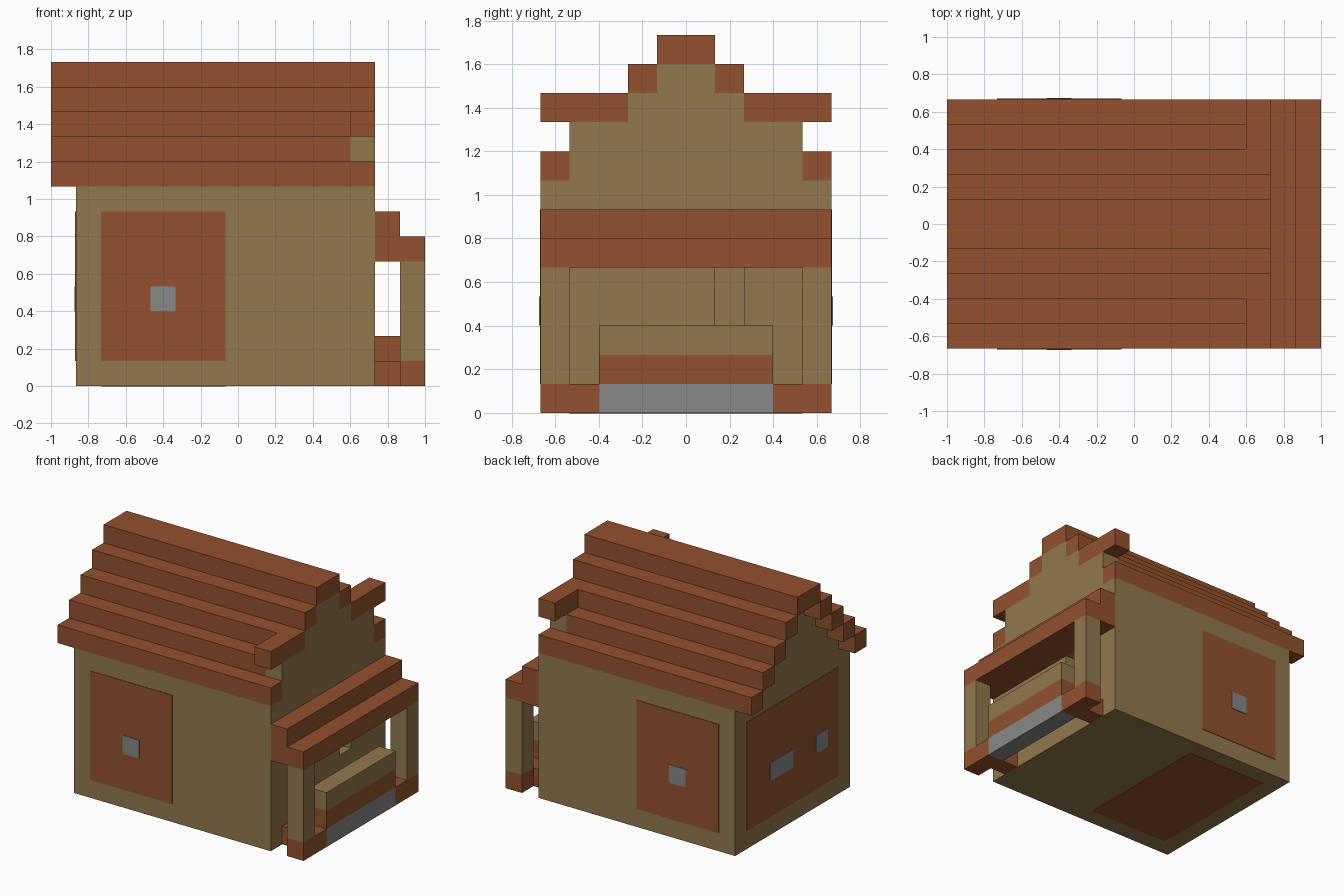
import bpy, bmesh

cube = bpy.data.objects.get("Cube")
if cube:
    bpy.data.objects.remove(cube, do_unlink=True)

U = 2 / 15            # one building block
ORIGIN = (-7.5, -5, 0)  # block grid corner
DEPTH = 15, 10        # grid size in x and y


def material(name, rgb):
    m = bpy.data.materials.new(name)
    m.use_nodes = True
    m.diffuse_color = (*rgb, 1)
    m.node_tree.nodes["Principled BSDF"].inputs["Base Color"].default_value = (*rgb, 1)
    return m


wood = material("red_brown_wood", (0.29, 0.083, 0.027))
plaster = material("tan_plaster", (0.29, 0.19, 0.077))
stone = material("grey_stone", (0.246, 0.246, 0.246))


def place(v):
    return [(c + o) * U for c, o in zip(v, ORIGIN)]


def prism(name, mat, outline, axis, lo, hi):
    """Extrude a 2D outline along x (outline is y, z) or y (outline is x, z)."""
    bm = bmesh.new()

    def point(p, d):
        return place((d, p[0], p[1]) if axis == "x" else (p[0], d, p[1]))
    a = [bm.verts.new(point(p, lo)) for p in outline]
    b = [bm.verts.new(point(p, hi)) for p in outline]
    bm.faces.new(a)
    bm.faces.new(b[::-1])
    for i in range(len(a)):
        j = (i + 1) % len(a)
        bm.faces.new((a[i], b[i], b[j], a[j]))
    bmesh.ops.recalc_face_normals(bm, faces=bm.faces)
    mesh = bpy.data.meshes.new(name)
    bm.to_mesh(mesh)
    bm.free()
    mesh.materials.append(mat)
    ob = bpy.data.objects.new(name, mesh)
    bpy.context.collection.objects.link(ob)
    return ob


def box(name, mat, x, y, z):
    return prism(name, mat, [(y[0], z[0]), (y[1], z[0]), (y[1], z[1]), (y[0], z[1])], "x", *x)


def pair(name, mat, x, y, z):
    """A box near the front and its twin near the back."""
    box("front_" + name, mat, x, y, z)
    box("back_" + name, mat, x, (10 - y[1], 10 - y[0]), z)


# House body with stepped gables
steps = [(0, 0), (0, 8)]
for i in range(1, 5):
    steps += [(i, 7 + i), (i, 8 + i)]
outline = steps + [(10 - y, z) for y, z in reversed(steps)]
house = prism("house_body", plaster, outline, "x", 1, 13)
pair("gable_shoulder", plaster, (12, 13), (1, 2), (9, 10))

# Narrow recess in the porch wall
cutter = box("recess_cutter", plaster, (12, 13.5), (6, 7), (3, 5))
cutter.hide_render = True
cutter.hide_viewport = True
cut = house.modifiers.new("recess", "BOOLEAN")
cut.operation = "DIFFERENCE"
cut.solver = "EXACT"
cut.object = cutter

# Stepped roof
for i in range(4):
    end = 13 if i in (0, 3) else 12
    pair(f"roof_step_{i + 1}", wood, (0, end), (i, i + 1), (8 + i, 9 + i))
box("roof_ridge", wood, (0, 13), (4, 6), (12, 13))
pair("gable_bracket", wood, (12, 13), (0, 3), (10, 11))

# Painted panels and their small grey marks
T = 0.03
for side, y in (("front", 0), ("back", 10)):
    box(side + "_panel", wood, (2, 7), (y - T, y + T), (1, 7))
    box(side + "_panel_mark", stone, (4, 5), (y - 2 * T, y + 2 * T), (3, 4))
box("end_panel", wood, (1 - T, 1 + T), (1, 9), (1, 7))
for name, y in (("wide", (5, 7)), ("narrow", (2, 3))):
    box(f"end_{name}_mark", stone, (1 - 2 * T, 1), y, (3, 4))
box("floor_panel", wood, (2, 7), (1, 9), (0, T)).location.z = -0.002

# Porch roof beam
prism("porch_beam", wood, [(13, 5), (15, 5), (15, 6), (14, 6), (14, 7), (13, 7)], "y", 0, 10)

# Porch posts and footings
pair("porch_post", plaster, (14, 15), (0, 1), (1, 5))
pair("porch_footing", wood, (14, 15), (0, 2), (0, 1))
pair("porch_footing_link", wood, (13, 14), (1, 2), (0, 1))

# Low porch wall and seat
for name, mat, z in (("wall_base", stone, 0), ("wall_band", wood, 1), ("wall_cap", plaster, 2)):
    box("porch_" + name, mat, (14, 15), (2, 8), (z, z + 1))
box("porch_seat", wood, (13, 14), (2, 8), (1, 2))
